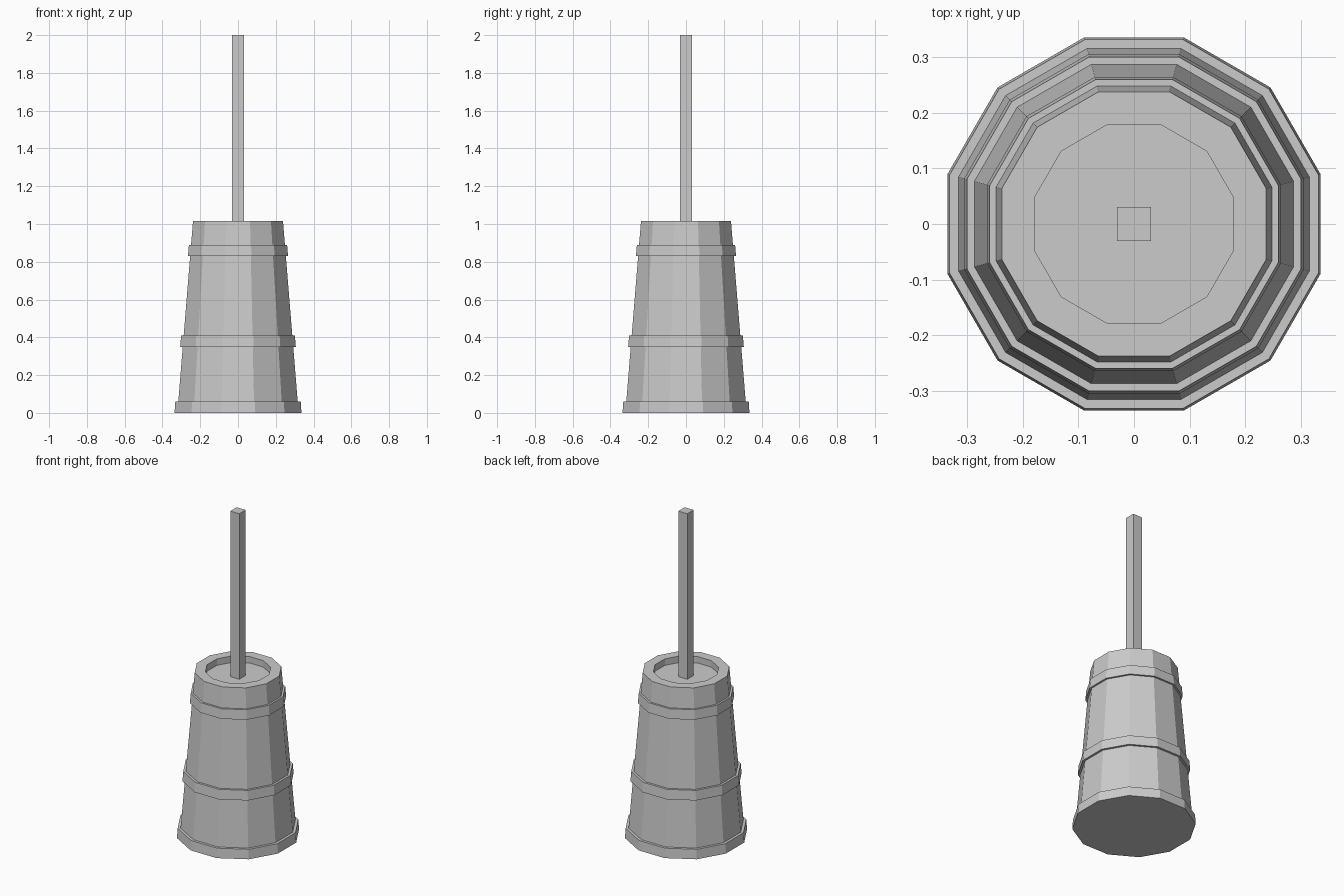
import bpy, bmesh, math

if "Cube" in bpy.data.objects:
    bpy.data.objects.remove(bpy.data.objects["Cube"])

SIDES = 12
FLAT = math.cos(math.pi / SIDES)  # flat distance -> corner radius


def wall(z):
    """Flat distance of the tapered tub wall at height z."""
    return 0.321 - 0.0815 * z


def finish(name, bm):
    bmesh.ops.recalc_face_normals(bm, faces=bm.faces)
    mesh = bpy.data.meshes.new(name)
    bm.to_mesh(mesh)
    bm.free()
    obj = bpy.data.objects.new(name, mesh)
    bpy.context.collection.objects.link(obj)
    return obj


def lathe(name, profile, closed=False):
    """Twelve-sided turned part from (flat distance, z) points."""
    bm = bmesh.new()
    rings = []
    for d, z in profile:
        r = d / FLAT
        angles = [2 * math.pi * (i + 0.5) / SIDES for i in range(SIDES)]
        rings.append([bm.verts.new((r * math.cos(a), r * math.sin(a), z)) for a in angles])
    pairs = list(zip(rings, rings[1:]))
    if closed:
        pairs.append((rings[-1], rings[0]))
    else:
        bm.faces.new(rings[0])
        bm.faces.new(rings[-1])
    for a, b in pairs:
        for i in range(SIDES):
            j = (i + 1) % SIDES
            bm.faces.new((a[i], a[j], b[j], b[i]))
    return finish(name, bm)


# Tapered tub with a recessed lid
LID_Z = 0.975
lathe("churn_tub", [(wall(0.02), 0.02), (wall(1.015), 1.015), (0.179, 1.015), (0.179, LID_Z)])

# Base hoop, closed underneath
lathe("base_hoop", [(0.336, 0), (0.332, 0.06), (wall(0.06) - 0.005, 0.06)])

# Upper hoops around the tub
for name, z0, z1, t in (("middle_hoop", 0.35, 0.41, 0.0135), ("top_hoop", 0.83, 0.89, 0.0115)):
    lathe(name, [(wall(z0) - 0.005, z0), (wall(z0) + t, z0),
                 (wall(z1) + t, z1), (wall(z1) - 0.005, z1)], closed=True)

# Square plunger handle
bm = bmesh.new()
bmesh.ops.create_cube(bm, size=1)
base = LID_Z - 0.01
for v in bm.verts:
    v.co = (v.co.x * 0.062, v.co.y * 0.062, base + (v.co.z + 0.5) * (2 - base))
finish("plunger_handle", bm)
